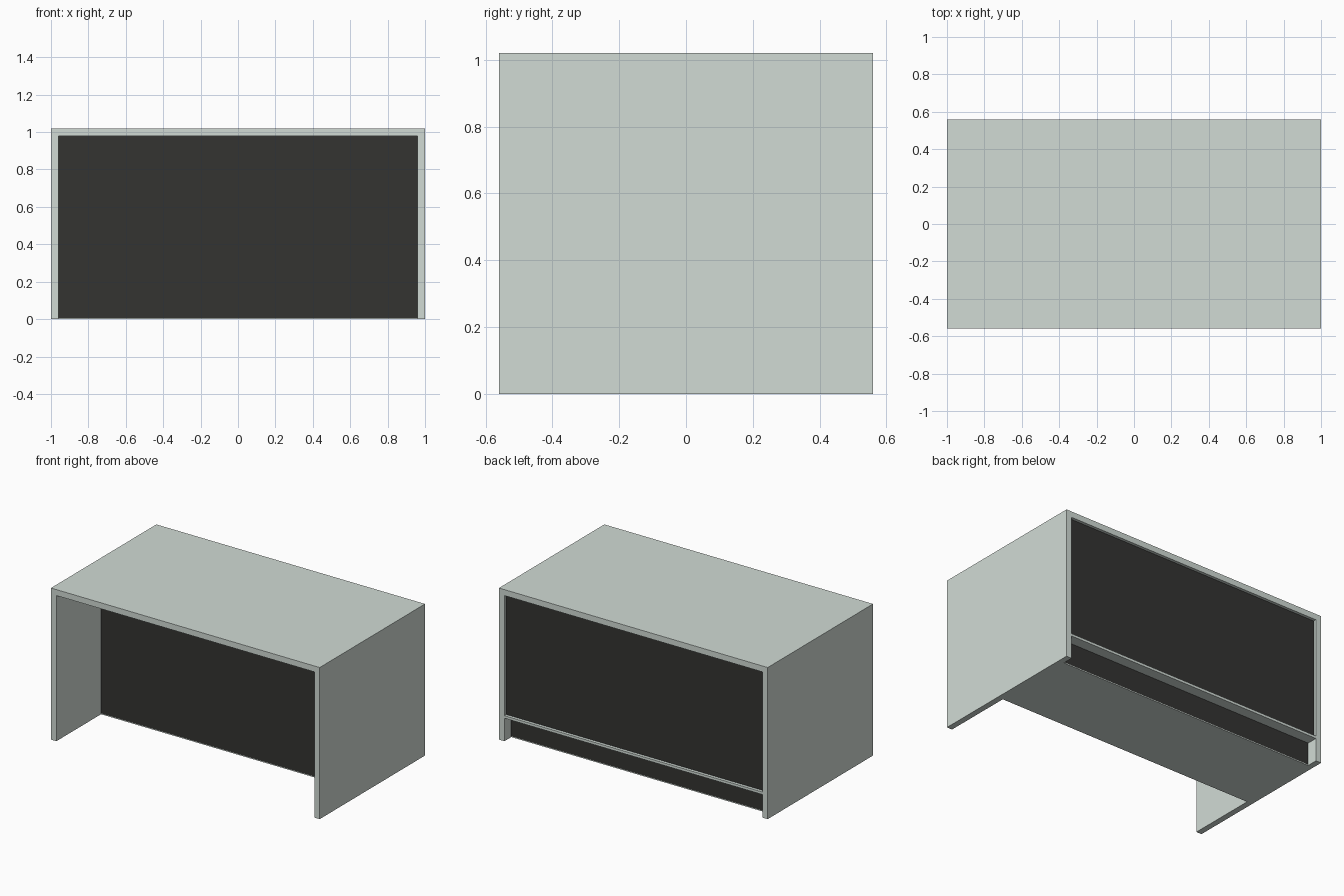
import bpy

if "Cube" in bpy.data.objects:
    bpy.data.objects.remove(bpy.data.objects["Cube"])


def material(name, rgb):
    m = bpy.data.materials.new(name)
    m.diffuse_color = (*rgb, 1)
    m.use_nodes = True
    m.node_tree.nodes["Principled BSDF"].inputs["Base Color"].default_value = m.diffuse_color
    return m


light = material("pale_green_laminate", (0.64, 0.71, 0.665))
dark = material("charcoal_panel", (0.033, 0.033, 0.031))

W, D, H, T = 1.0, 0.56, 1.02, 0.04   # half width, half depth, height, board thickness
IN = W - T                           # half width of the opening
FRONT, KICK, DOOR = -0.085, 0.487, 0.54   # y of the dark faces
SHELF_LO, SHELF_HI = 0.155, 0.172


def box(name, x, y, z, mat):
    """Axis-aligned box from (low, high) ranges."""
    lo, hi = zip(x, y, z)
    bpy.ops.mesh.primitive_cube_add(size=1, location=[(a + b) / 2 for a, b in zip(lo, hi)])
    ob = bpy.context.object
    ob.name = name
    ob.scale = [b - a for a, b in zip(lo, hi)]
    bpy.ops.object.transform_apply(location=False, rotation=False, scale=True)
    ob.data.materials.append(mat)
    return ob


# Outer shell: top and two side boards
box("top_board", (-W, W), (-D, D), (H - T, H), light)
for side, s in (("left", -1), ("right", 1)):
    box(side + "_side_board", sorted((s * IN, s * W)), (-D, D), (0, H - T), light)

# Cabinet floor and the shelf whose edge shows as a rail at the back
box("bottom_board", (-IN, IN), (FRONT, KICK), (0, 0.006), light)
box("lower_rail_shelf", (-IN, IN), (FRONT + 0.02, D), (SHELF_LO, SHELF_HI), light)

# Dark panels: knee-space panel, recessed rear door, set-back kick plate
box("knee_space_panel", (-IN, IN), (FRONT, FRONT + 0.02), (0.006, H - T), dark)
box("rear_door_panel", (-IN, IN), (DOOR - 0.02, DOOR), (SHELF_HI, H - T), dark)
box("kick_plate", (-IN, IN), (KICK - 0.02, KICK), (0.006, SHELF_LO), dark)
